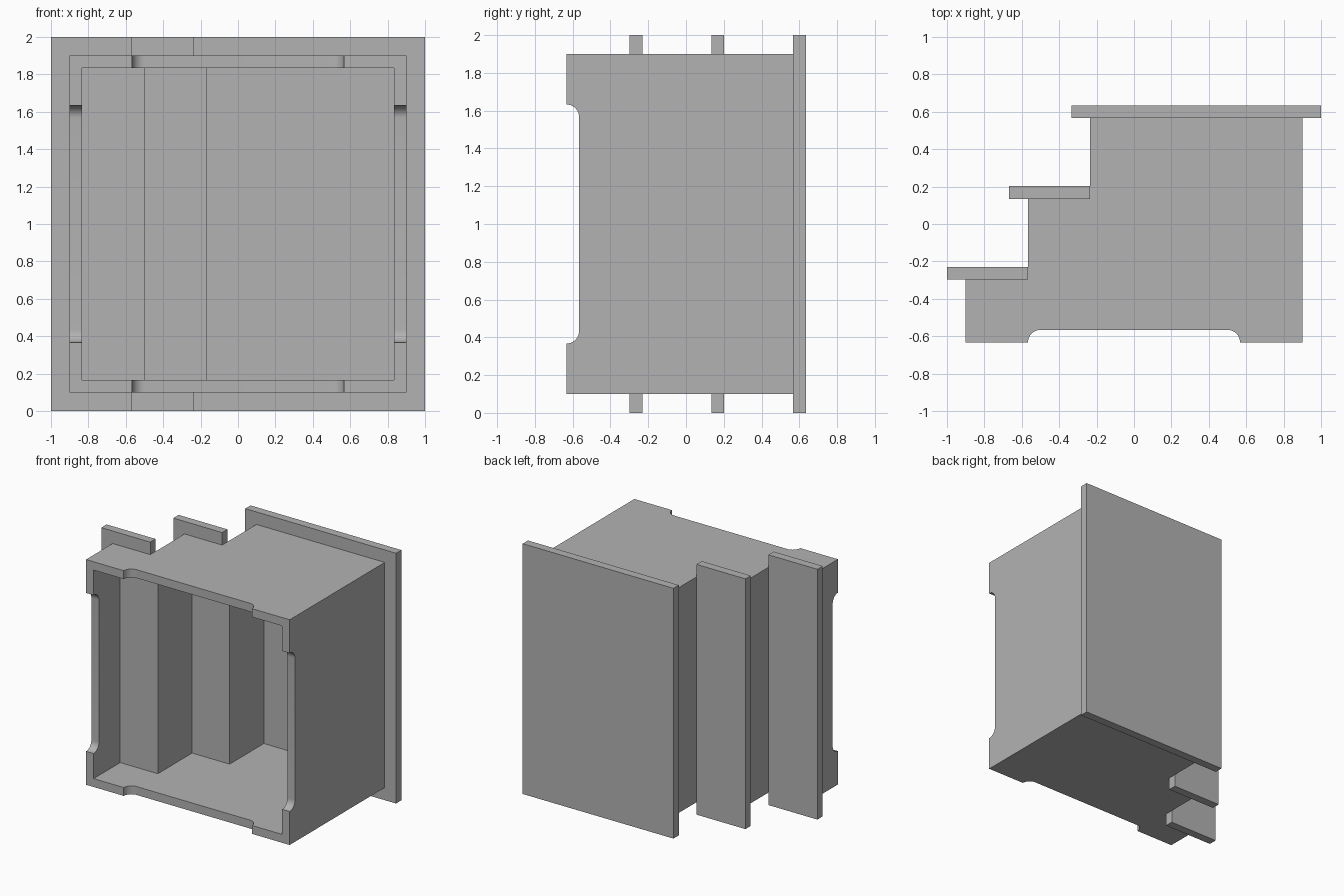
import bpy, bmesh
from math import sin, cos, pi, radians
from mathutils import Vector

cube = bpy.data.objects.get("Cube")
if cube:
    bpy.data.objects.remove(cube, do_unlink=True)

# One plain grey for the whole stool
grey = bpy.data.materials.new("plain grey")
grey.use_nodes = True
grey.diffuse_color = (0.45, 0.45, 0.45, 1)
grey.node_tree.nodes["Principled BSDF"].inputs["Base Color"].default_value = (0.45, 0.45, 0.45, 1)

T = 0.067                                # board thickness
FOOT, BACK = -0.633, 0.567               # extent of the carcass along y
LOW, HIGH = 0.1, 1.9                     # outer faces of the side panels
STEP_Y = (-0.298, 0.135, BACK)           # undersides of the treads
RISER_X = (-0.9, -0.567, -0.235)         # outer faces of the risers


def prism(name, profile, place, depth):
    """Extrude a flat profile; place maps profile (a, b) to a 3D point."""
    bm = bmesh.new()
    face = bm.faces.new([bm.verts.new(place(a, b)) for a, b in profile])
    moved = bmesh.ops.extrude_face_region(bm, geom=[face])["geom"]
    bmesh.ops.translate(bm, vec=Vector(depth),
                        verts=[v for v in moved if isinstance(v, bmesh.types.BMVert)])
    bmesh.ops.recalc_face_normals(bm, faces=bm.faces)
    mesh = bpy.data.meshes.new(name)
    bm.to_mesh(mesh)
    bm.free()
    mesh.materials.append(grey)
    obj = bpy.data.objects.new(name, mesh)
    bpy.context.collection.objects.link(obj)
    return obj


def notch(start, end, segments=10):
    """Foot cut-out with two rounded inner corners, from start to end."""
    angles = [pi / 2 * i / segments for i in range(segments + 1)]
    rise = [(start + T * (1 - cos(t)), FOOT + T * sin(t)) for t in angles]
    fall = [(end - T * (1 - cos(t)), FOOT + T * sin(t)) for t in reversed(angles)]
    return rise + fall


def board(name, x0, x1, y0, y1, z0, z1):
    return prism(name, [(x0, y0), (x1, y0), (x1, y1), (x0, y1)],
                 lambda a, b: (a, b, z0), (0, 0, z1 - z0))


parts = []

# Stepped side panels with a foot notch
outline = [(RISER_X[0], FOOT)] + notch(-0.567, 0.567) + [(0.9, FOOT), (0.9, BACK)]
for i in (2, 1, 0):
    outline.append((RISER_X[i], STEP_Y[i]))
    if i:
        outline.append((RISER_X[i], STEP_Y[i - 1]))
for name, z in (("lower_side_panel", LOW), ("upper_side_panel", HIGH - T)):
    parts.append(prism(name, outline, lambda a, b, z=z: (a, b, z), (0, 0, T)))

# Notched end walls: short under the first step, tall at the far end
for name, x, top in (("first_riser", RISER_X[0], STEP_Y[0]),
                     ("tall_end_wall", 0.9 - T, BACK)):
    wall = ([(LOW + T, FOOT)] + notch(0.367, 1.633)
            + [(HIGH - T, FOOT), (HIGH - T, top), (LOW + T, top)])
    parts.append(prism(name, wall, lambda a, b, x=x: (x, b, a), (T, 0, 0)))

# Inner risers
for i, name in ((1, "second_riser"), (2, "third_riser")):
    parts.append(board(name, RISER_X[i], RISER_X[i] + T, STEP_Y[i - 1], STEP_Y[i],
                       LOW + T, HIGH - T))

# Treads overhang the sides
for name, x0, x1, y in (("first_tread", -1, RISER_X[1], STEP_Y[0]),
                        ("second_tread", -0.667, RISER_X[2], STEP_Y[1]),
                        ("top_tread", -0.333, 1, STEP_Y[2])):
    parts.append(board(name, x0, x1, y, y + T, 0, 2))

# Smooth the rounded notch corners, keep board edges sharp
bpy.ops.object.select_all(action='DESELECT')
for obj in parts:
    obj.select_set(True)
bpy.context.view_layer.objects.active = parts[0]
bpy.ops.object.shade_smooth_by_angle(angle=radians(30))
